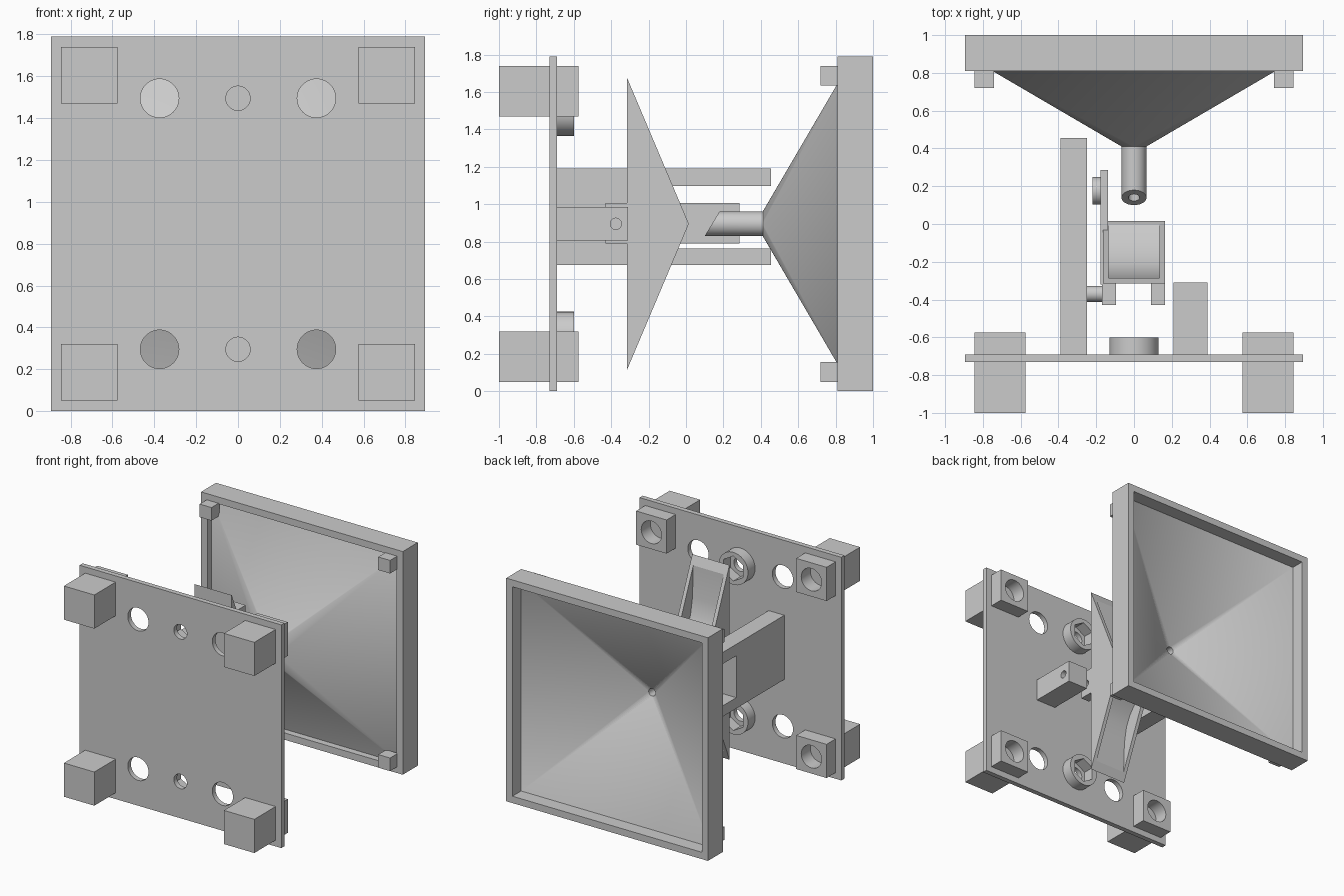
import bpy
import bmesh
from math import radians, cos, sin, pi
from mathutils import Matrix

if "Cube" in bpy.data.objects:
    bpy.data.objects.remove(bpy.data.objects["Cube"], do_unlink=True)

MID = 0.895          # centre height, also half the panel size
HOLE_Z = (0.295, 1.495)

grey = bpy.data.materials.new("plain grey")
grey.use_nodes = True
grey.diffuse_color = (0.6, 0.6, 0.6, 1)
grey.node_tree.nodes["Principled BSDF"].inputs["Base Color"].default_value = (0.6, 0.6, 0.6, 1)
parts = []


def finish(name, bm):
    bmesh.ops.recalc_face_normals(bm, faces=bm.faces)
    mesh = bpy.data.meshes.new(name)
    bm.to_mesh(mesh)
    bm.free()
    mesh.materials.append(grey)
    obj = bpy.data.objects.new(name, mesh)
    bpy.context.collection.objects.link(obj)
    parts.append(obj)
    return obj


def box(name, xs, ys, zs):
    bm = bmesh.new()
    bmesh.ops.create_cube(bm, size=1)
    for v in bm.verts:
        for axis, (low, high) in enumerate((xs, ys, zs)):
            v.co[axis] = high if v.co[axis] > 0 else low
    return finish(name, bm)


def rod(name, axis, center, radius, start, end, sides=48):
    """Cylinder along x or y; center holds the two remaining coordinates."""
    bm = bmesh.new()
    bmesh.ops.create_cone(bm, cap_ends=True, segments=sides, radius1=radius,
                          radius2=radius, depth=end - start)
    middle = (start + end) / 2
    if axis == "x":
        turn, place = "Y", (middle, center[0], center[1])
    else:
        turn, place = "X", (center[0], middle, center[1])
    bm.transform(Matrix.Translation(place) @ Matrix.Rotation(pi / 2, 4, turn))
    return finish(name, bm)


def prism(name, profile, xs):
    """Extrude a (y, z) outline along x."""
    bm = bmesh.new()
    face = bm.faces.new([bm.verts.new((xs[0], y, z)) for y, z in profile])
    out = bmesh.ops.extrude_face_region(bm, geom=[face])
    moved = [g for g in out["geom"] if isinstance(g, bmesh.types.BMVert)]
    bmesh.ops.translate(bm, verts=moved, vec=(xs[1] - xs[0], 0, 0))
    return finish(name, bm)


def horn_solid(name, half, front, back, radius, tip):
    """Hull from a square slab to a small circle."""
    bm = bmesh.new()
    for y in (front, back):
        for x in (-half, half):
            for z in (-half, half):
                bm.verts.new((x, y, MID + z))
    for i in range(32):
        a = 2 * pi * i / 32
        bm.verts.new((radius * cos(a), tip, MID + radius * sin(a)))
    bmesh.ops.convex_hull(bm, input=bm.verts)
    return finish(name, bm)


def cut(obj, *cutters):
    for cutter in cutters:
        cutter.hide_render = True
        mod = obj.modifiers.new("cut", "BOOLEAN")
        mod.operation = "DIFFERENCE"
        mod.solver = "EXACT"
        mod.object = cutter
        bpy.context.view_layer.objects.active = obj
        bpy.ops.object.modifier_apply(modifier=mod.name)
        parts.remove(cutter)
        bpy.data.objects.remove(cutter, do_unlink=True)


# Mounting plate with round holes
plate = box("mounting_plate", (-MID, MID), (-0.73, -0.69), (0, 2 * MID))
for z in HOLE_Z:
    for x, radius in ((-0.375, 0.092), (0, 0.058), (0.375, 0.092)):
        cut(plate, rod("hole", "y", (x, z), radius, -0.8, -0.6))

# Hexagonal nut sockets behind the plate
for label, z in zip(("lower", "upper"), HOLE_Z):
    socket = rod(label + "_nut_socket", "y", (0, z), 0.13, -0.69, -0.6)
    cut(socket, rod("hex", "y", (0, z), 0.1, -0.8, -0.5, 6))

# Corner feet with blind holes, and small corner blocks on the horn frame
for side, sx in (("left", 1), ("right", -1)):
    for level, sz in (("lower", -1), ("upper", 1)):
        def span(center, sign, near, far):
            return sorted((center + sign * near, center + sign * far))
        foot = box(f"{level}_{side}_foot", span(0, sx, 0.575, 0.845), (-1, -0.575),
                   span(MID, sz, 0.575, 0.845))
        cut(foot, rod("bore", "y", (sx * 0.71, MID + sz * 0.71), 0.09, -0.8, -0.5))
        box(f"{level}_{side}_corner_block", span(0, sx, 0.74, 0.845), (0.72, 0.82),
            span(MID, sz, 0.74, 0.845))

# Square frame of the horn
frame = box("horn_frame", (-MID, MID), (0.81, 1), (0, 2 * MID))
cut(frame, box("opening", (-0.84, 0.84), (0.7, 1.1), (MID - 0.84, MID + 0.84)))

# Hollow horn funnel
horn = horn_solid("horn_funnel", 0.845, 0.866, 0.895, 0.065, 0.41)
cut(horn, horn_solid("hollow", 0.84, 0.89, 1.1, 0.03, 0.43),
    rod("bore", "y", (0, MID), 0.03, 0.3, 0.6))

# Feed tube with a slanted mouth
tube = rod("feed_tube", "y", (0, MID), 0.066, 0.1, 0.42)
for v in tube.data.vertices:
    if v.co.y < 0.2:
        v.co.y += (v.co.z - MID + 0.066) * 0.6
cut(tube, rod("bore", "y", (0, MID), 0.03, 0, 0.6))

# Wedge with two hollowed slopes
wedge = prism("wedge", [(-0.315, 0.115), (0.015, MID), (-0.315, 1.675)], (-0.165, 0.165))
hollow = [(0.005, 0.93), (-0.08, 0.99), (-0.15, 1.06), (-0.21, 1.135), (-0.25, 1.22),
          (-0.275, 1.35), (-0.285, 1.604), (0.2, 1.7), (0.2, 0.93)]
for flip in (False, True):
    outline = [(y, 2 * MID - z if flip else z) for y, z in hollow]
    cut(wedge, prism("scoop", outline, (-0.135, 0.135)))

# Wedge carrier: two lugs and a long side arm
ARM_Z = (0.79, 1.005)
box("left_lug", (0.09, 0.165), (-0.43, -0.31), ARM_Z)
box("right_lug", (-0.17, -0.095), (-0.43, -0.31), ARM_Z)
cut(parts[-2], rod("bore", "x", (-0.375, MID), 0.03, 0, 0.3))
arm = box("side_arm", (-0.177, -0.137), (-0.32, 0.285), ARM_Z)
boss = rod("arm_nut_socket", "x", (0.175, MID), 0.073, -0.22, -0.177)
cut(boss, rod("hex", "x", (0.175, MID), 0.055, -0.3, -0.1, 6))
cut(arm, rod("bore", "x", (0.175, MID), 0.03, -0.3, 0))

# Slotted right post, pivot pin and short left post
post = box("slotted_post", (-0.39, -0.25), (-0.69, 0.455), (0.675, 1.19))
cut(post, box("slot", (-0.5, -0.1), (-0.08, 0.6), (0.762, 1.098)))
rod("pivot_pin", "x", (-0.37, MID), 0.042, -0.255, -0.165)
short = box("short_post", (0.21, 0.39), (-0.69, -0.31), (0.807, 0.985))
cut(short, rod("bore", "x", (-0.375, MID), 0.03, 0.1, 0.5))

# Smooth round parts, keep hard edges sharp
bpy.ops.object.select_all(action="DESELECT")
for obj in parts:
    obj.select_set(True)
bpy.context.view_layer.objects.active = plate
bpy.ops.object.shade_smooth_by_angle(angle=radians(25))
